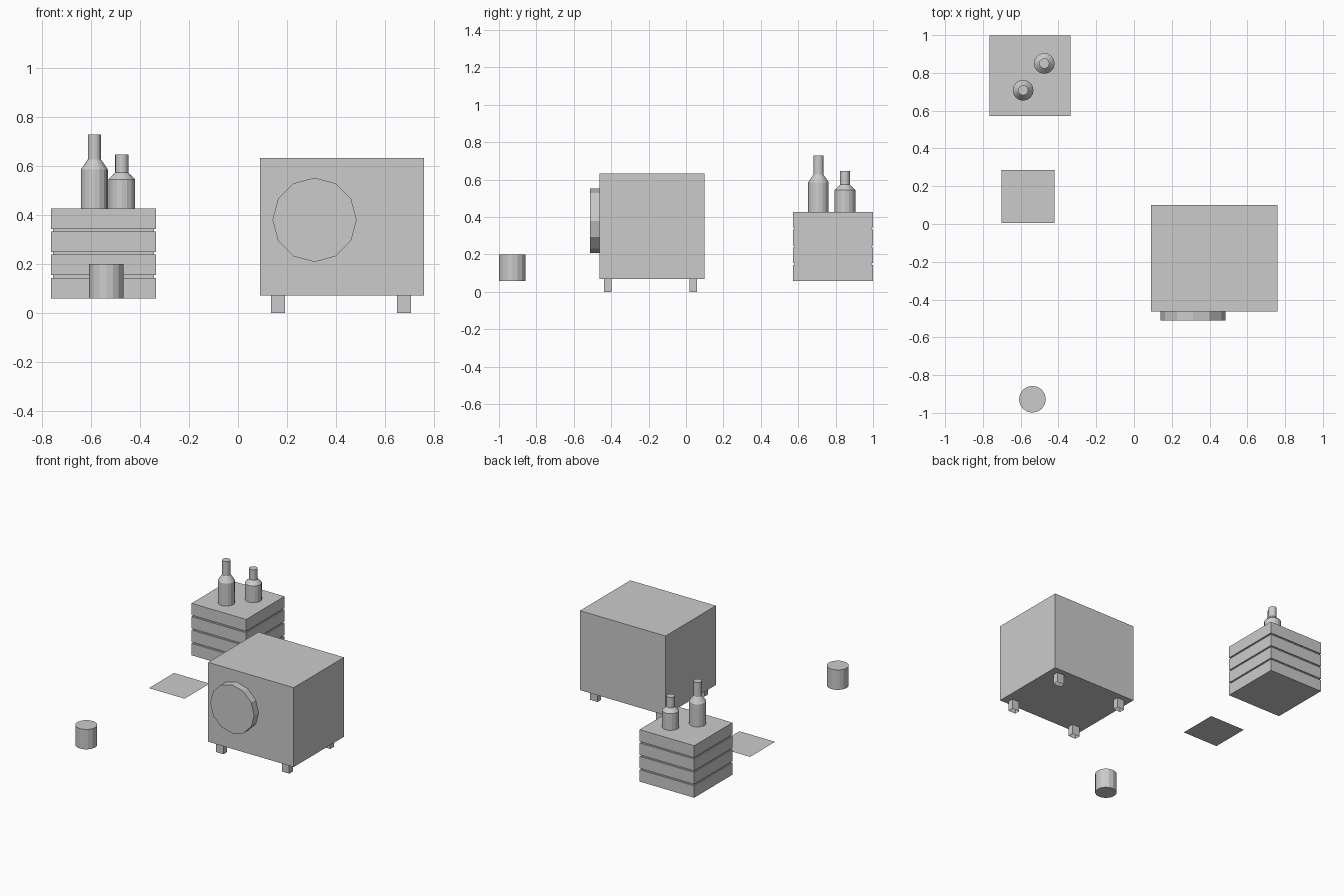
import bpy, bmesh
from math import cos, sin, tau, radians
from mathutils import Matrix

if "Cube" in bpy.data.objects:
    bpy.data.objects.remove(bpy.data.objects["Cube"])


def make(name, bm):
    mesh = bpy.data.meshes.new(name)
    bm.to_mesh(mesh)
    bm.free()
    obj = bpy.data.objects.new(name, mesh)
    bpy.context.collection.objects.link(obj)
    return obj


def box(name, lo, hi, open_bottom=False):
    bm = bmesh.new()
    bmesh.ops.create_cube(bm, size=1)
    for v in bm.verts:
        v.co = [lo[i] if v.co[i] < 0 else hi[i] for i in range(3)]
    if open_bottom:
        bm.normal_update()
        bmesh.ops.delete(bm, geom=[f for f in bm.faces if f.normal.z < -0.5], context='FACES')
    return make(name, bm)


def lathe(name, x, y, profile, sides):
    # stacked rings of (radius, z), capped at both ends
    bm = bmesh.new()
    rings = [[bm.verts.new((x + r * cos(tau * i / sides), y + r * sin(tau * i / sides), z))
              for i in range(sides)] for r, z in profile]
    for a, b in zip(rings, rings[1:]):
        for i in range(sides):
            j = (i + 1) % sides
            bm.faces.new((a[i], a[j], b[j], b[i]))
    bm.faces.new(rings[0][::-1])
    bm.faces.new(rings[-1])
    return make(name, bm)


# Machine body with four short open feet
box("washer_body", (0.09, -0.462, 0.07), (0.76, 0.1, 0.632))
for x in (0.135, 0.65):
    for y in (-0.438, 0.02):
        box("washer_foot", (x, y, 0), (x + 0.058, y + 0.04, 0.07), open_bottom=True)

# Twelve-sided round door on the front
bm = bmesh.new()
bmesh.ops.create_cone(bm, cap_ends=True, segments=12, radius1=0.172, radius2=0.172, depth=0.05,
                      matrix=Matrix.Translation((0.313, -0.487, 0.38)) @ Matrix.Rotation(radians(90), 4, 'X'))
make("washer_door", bm)

# Crate: four slat layers around a slightly inset core
cx, cy, half, z0 = -0.55, 0.785, 0.214, 0.059
for i in range(4):
    z = z0 + i * 0.0947
    box("crate_slat", (cx - half, cy - half, z), (cx + half, cy + half, z + 0.084))
    if i < 3:
        h = half - 0.008
        box("crate_core", (cx - h, cy - h, z + 0.084), (cx + h, cy + h, z + 0.0947))

# Bottles standing on the crate
for name, x, y, s0, s1, top in (("tall_bottle", -0.587, 0.708, 0.586, 0.627, 0.729),
                                ("short_bottle", -0.475, 0.85, 0.545, 0.573, 0.647)):
    lathe(name, x, y, [(0.055, 0.427), (0.055, s0), (0.027, s1), (0.027, top)], 16)

# Loose can and flat mat
lathe("can", -0.538, -0.928, [(0.071, 0.059), (0.071, 0.2)], 16)
bm = bmesh.new()
bmesh.ops.create_grid(bm, x_segments=1, y_segments=1, size=0.14,
                      matrix=Matrix.Translation((-0.562, 0.146, 0.059)))
make("mat", bm)
